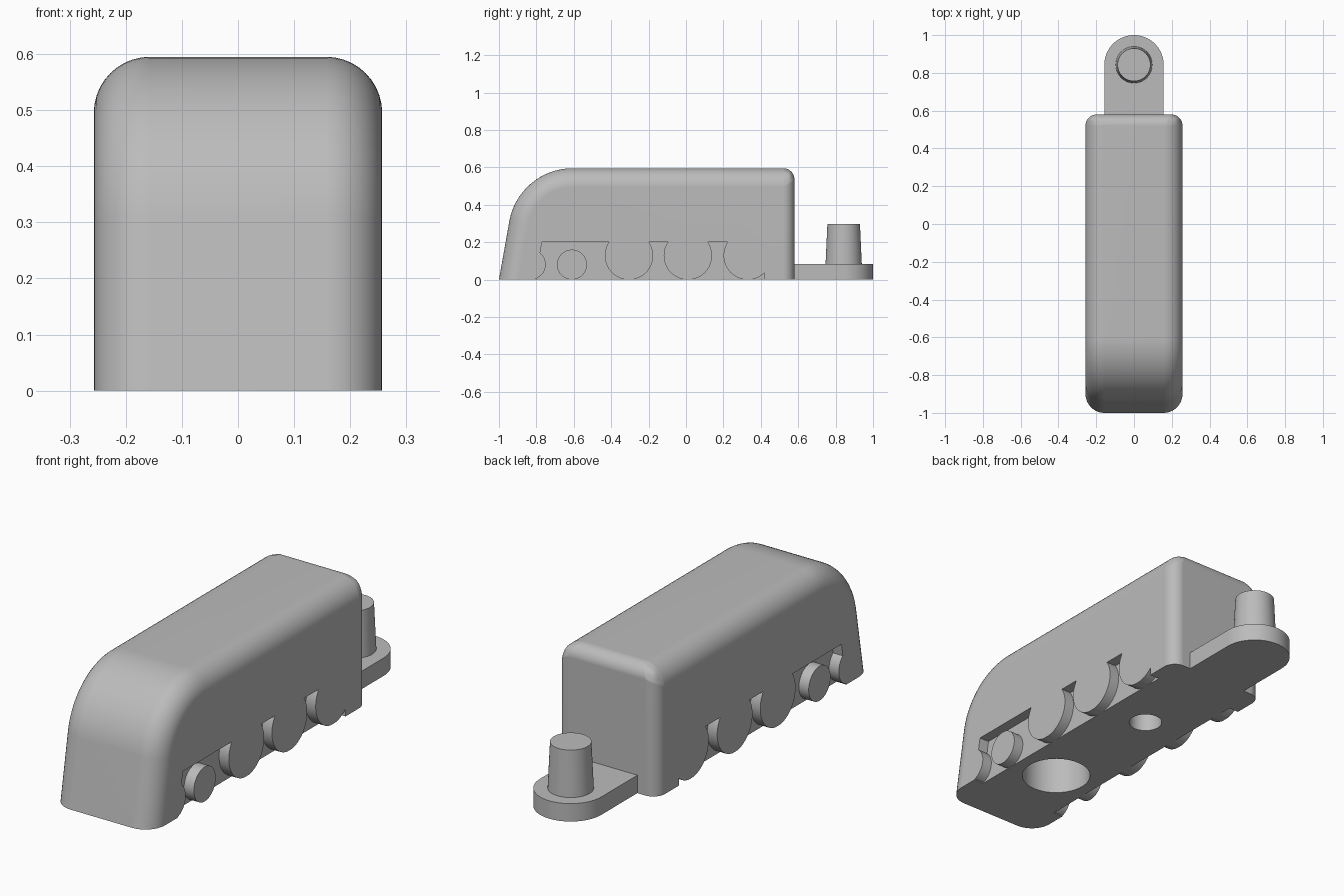
import bpy, bmesh, math
from mathutils import Matrix

default = bpy.data.objects.get("Cube")
if default:
    bpy.data.objects.remove(default)

grey = bpy.data.materials.new("plain grey")
grey.use_nodes = True
colour = (0.5, 0.5, 0.5, 1)
grey.diffuse_color = colour
grey.node_tree.nodes["Principled BSDF"].inputs["Base Color"].default_value = colour

HALF_WIDTH = 0.257
HEIGHT = 0.595
BACK = 0.58


def arc(cy, cz, r, start, end, n):
    """Points on an arc, angles in degrees."""
    angles = [math.radians(start + (end - start) * i / n) for i in range(n + 1)]
    return [(cy + r * math.cos(a), cz + r * math.sin(a)) for a in angles]


def make(name, bm):
    bmesh.ops.recalc_face_normals(bm, faces=bm.faces)
    mesh = bpy.data.meshes.new(name)
    bm.to_mesh(mesh)
    bm.free()
    mesh.materials.append(grey)
    obj = bpy.data.objects.new(name, mesh)
    bpy.context.collection.objects.link(obj)
    return obj


def prism(name, points, low, high, axis="X"):
    """Extrude a (y, z) outline along x, or an (x, y) outline along z."""
    bm = bmesh.new()
    place = (lambda p: (low, *p)) if axis == "X" else (lambda p: (*p, low))
    face = bm.faces.new([bm.verts.new(place(p)) for p in points])
    new = bmesh.ops.extrude_face_region(bm, geom=[face])["geom"]
    step = (high - low, 0, 0) if axis == "X" else (0, 0, high - low)
    bmesh.ops.translate(bm, vec=step, verts=[v for v in new if isinstance(v, bmesh.types.BMVert)])
    return make(name, bm)


def cone(name, r1, r2, low, high, y):
    bm = bmesh.new()
    bmesh.ops.create_cone(bm, cap_ends=True, segments=64, radius1=r1, radius2=r2, depth=high - low,
                          matrix=Matrix.Translation((0, y, (low + high) / 2)))
    return make(name, bm)


def activate(obj):
    bpy.ops.object.select_all(action="DESELECT")
    obj.select_set(True)
    bpy.context.view_layer.objects.active = obj


def subtract(obj, cutter):
    activate(obj)
    mod = obj.modifiers.new("cut", "BOOLEAN")
    mod.operation = "DIFFERENCE"
    mod.solver = "EXACT"
    mod.object = cutter
    bpy.ops.object.modifier_apply(modifier=mod.name)
    bpy.data.objects.remove(cutter)


def smooth(obj):
    activate(obj)
    bpy.ops.object.shade_smooth_by_angle(angle=math.radians(30))
    obj.modifiers.new("even_normals", "WEIGHTED_NORMAL").keep_sharp = True


# Body: sloping nose profile with rounded edges
profile = [(-1, 0)] + arc(-0.606, 0.251, 0.344, 170, 90, 24) + [(BACK, HEIGHT), (BACK, 0)]
body = prism("body", profile, -HALF_WIDTH, HALF_WIDTH)
bm = bmesh.new()
bm.from_mesh(body.data)
weight = bm.edges.layers.float.new("bevel_weight_edge")
for e in bm.edges:
    a, b = (v.co for v in e.verts)
    along_side = abs(a.x - b.x) < 0.001
    at_back = min(a.y, b.y) > BACK - 0.001
    at_floor = max(a.z, b.z) < 0.001
    if at_back and not at_floor:
        e[weight] = 0.6
    elif along_side and not at_floor:
        e[weight] = 1
bm.to_mesh(body.data)
bm.free()
activate(body)
bevel = body.modifiers.new("round", "BEVEL")
bevel.limit_method = "WEIGHT"
bevel.width = 0.1
bevel.segments = 10
bevel.use_clamp_overlap = False
bpy.ops.object.modifier_apply(modifier=bevel.name)

# Undercarriage recess on both sides, leaving flush wheel discs standing
wheels = [(-0.305, 0.128, 0.129), (0.01, 0.128, 0.129), (0.33, 0.128, 0.129),
          (-0.61, 0.08, 0.08), (-0.83, 0.08, 0.08)]
recess = [(-0.814, -0.05), (-0.77, 0.2), (0.33, 0.2), (0.33, 0.1), (0.42, 0.1), (0.42, -0.05)]
for side in (-1, 1):
    low, high = sorted((side * 0.207, side * 0.4))
    cutter = prism("recess_cutter", recess, low, high)
    for y, z, r in wheels:
        disc = prism("wheel_cutter", arc(y, z, r, 0, 354.375, 63), -0.5, 0.5)
        subtract(cutter, disc)
    subtract(body, cutter)

# Round sockets in the underside
for y, r in ((-0.544, 0.152), (0.08, 0.073)):
    subtract(body, cone("socket_cutter", r, r, -0.1, 0.2, y))
smooth(body)

# Rear coupling: round-ended plate and tapered pin
plate = [(-0.157, BACK), (0.157, BACK)] + arc(0, 0.843, 0.157, 0, 180, 32)
smooth(prism("coupling_plate", plate, 0, 0.083, "Z"))
smooth(cone("coupling_pin", 0.097, 0.087, 0.08, 0.298, 0.843))
